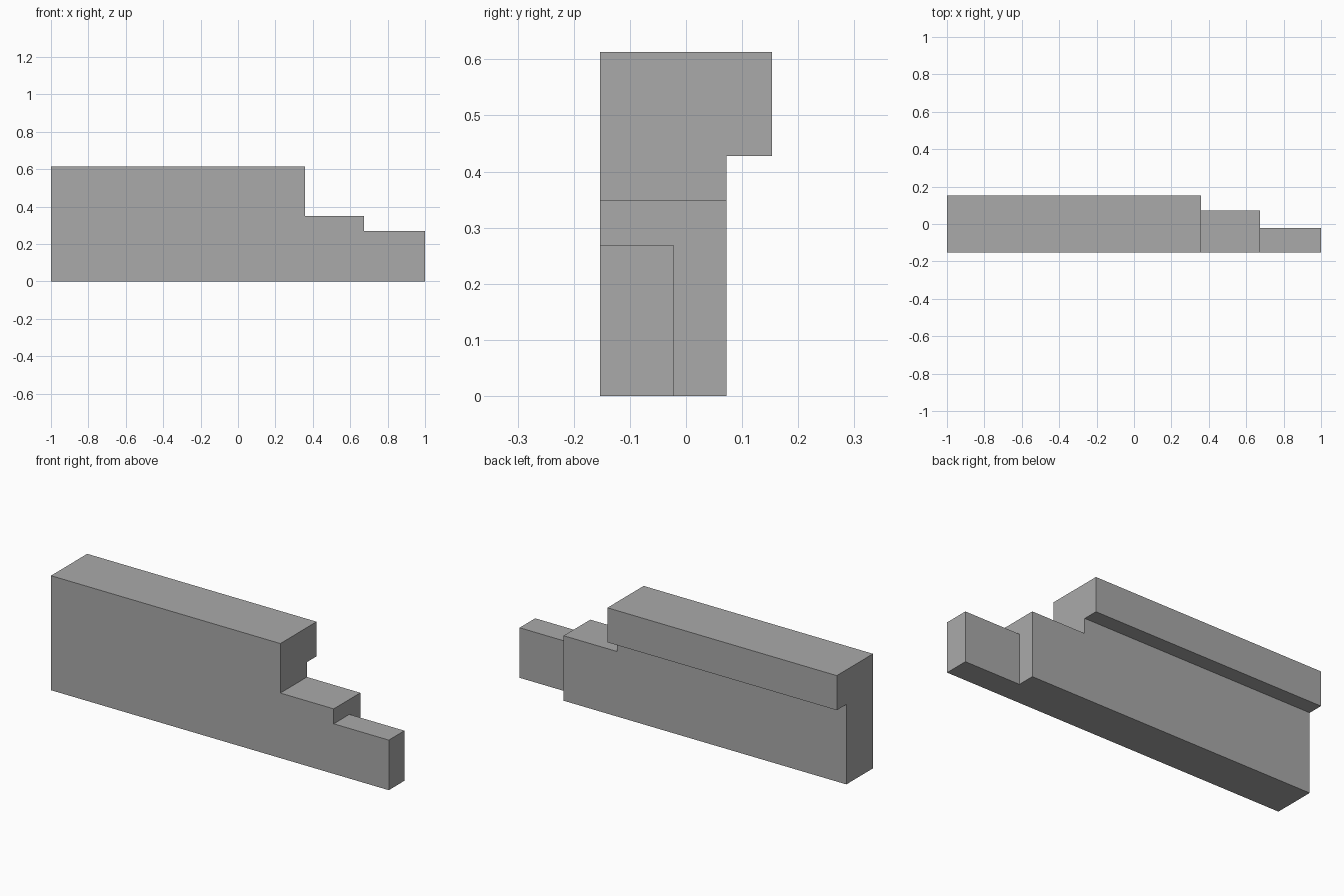
import bpy
import bmesh

cube = bpy.data.objects.get("Cube")
if cube:
    bpy.data.objects.remove(cube, do_unlink=True)

# Main dimensions
FRONT, BACK = -0.153, 0.153
WALL_BACK, TAB_BACK = 0.072, -0.021
TOP, LEDGE, STEP, TAB_TOP = 0.613, 0.428, 0.348, 0.268
STEP_X, TAB_X = 0.358, 0.674

grey = bpy.data.materials.new("plain grey")
grey.use_nodes = True
colour = (0.4, 0.4, 0.4, 1)
grey.diffuse_color = colour
grey.node_tree.nodes["Principled BSDF"].inputs["Base Color"].default_value = colour


def extrude_along_x(name, profile, x0, x1):
    """Solid made by sweeping a (y, z) outline from x0 to x1."""
    bm = bmesh.new()
    face = bm.faces.new([bm.verts.new((x0, y, z)) for y, z in profile])
    swept = bmesh.ops.extrude_face_region(bm, geom=[face])["geom"]
    verts = [v for v in swept if isinstance(v, bmesh.types.BMVert)]
    bmesh.ops.translate(bm, verts=verts, vec=(x1 - x0, 0, 0))
    bmesh.ops.recalc_face_normals(bm, faces=bm.faces)
    mesh = bpy.data.meshes.new(name)
    bm.to_mesh(mesh)
    bm.free()
    mesh.materials.append(grey)
    obj = bpy.data.objects.new(name, mesh)
    bpy.context.collection.objects.link(obj)
    return obj


def cut(target, name, x, y, z):
    """Remove everything beyond x, behind y and above z."""
    cutter = extrude_along_x(name, [(y, z), (1, z), (1, 1), (y, 1)], x, 2)
    mod = target.modifiers.new(name, "BOOLEAN")
    mod.operation = "DIFFERENCE"
    mod.solver = "EXACT"
    mod.object = cutter
    bpy.context.view_layer.objects.active = target
    bpy.ops.object.modifier_apply(modifier=name)
    bpy.data.objects.remove(cutter, do_unlink=True)


# Wall with an overhanging rear lip
wall = extrude_along_x("stepped_wall", [
    (FRONT, 0), (WALL_BACK, 0), (WALL_BACK, LEDGE),
    (BACK, LEDGE), (BACK, TOP), (FRONT, TOP)], -1, 1)

# Two steps down, then the tab thinned from behind
cut(wall, "middle_step", STEP_X, -1, STEP)
cut(wall, "tab_step", TAB_X, -1, TAB_TOP)
cut(wall, "tab_thinning", TAB_X, TAB_BACK, -1)
